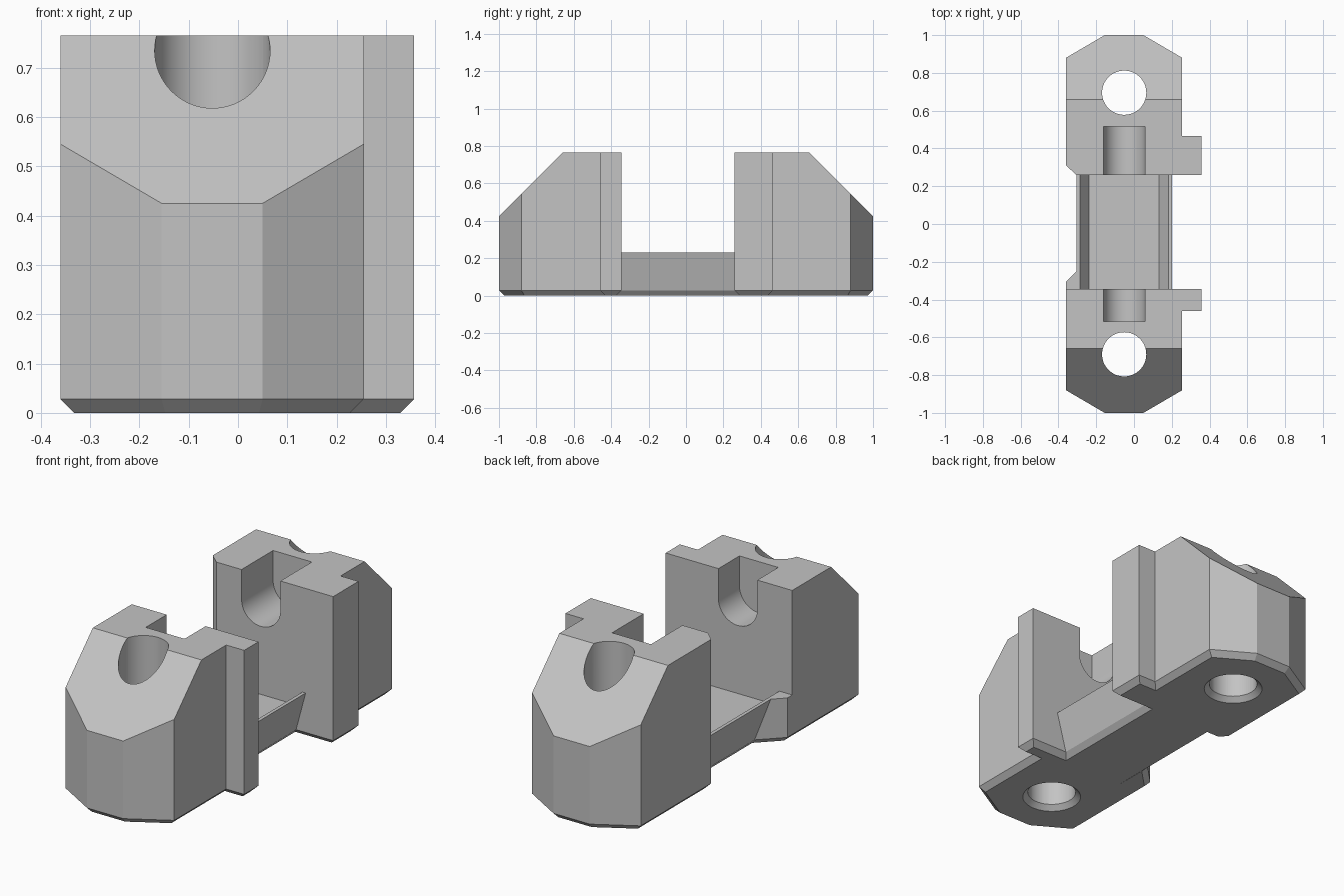
import bpy, bmesh, math
from mathutils import Vector

if "Cube" in bpy.data.objects:
    bpy.data.objects.remove(bpy.data.objects["Cube"], do_unlink=True)

HEIGHT, CHAMFER, AXIS_X = 0.765, 0.028, -0.052
FRONT_WALL, REAR_WALL, BRIDGE_TOP = -0.345, 0.26, 0.23

grey = bpy.data.materials.new("plain_grey")
grey.use_nodes = True
grey.diffuse_color = (0.55, 0.55, 0.55, 1)
grey.node_tree.nodes["Principled BSDF"].inputs["Base Color"].default_value = grey.diffuse_color


def finish(bm, name):
    bmesh.ops.recalc_face_normals(bm, faces=bm.faces[:])
    mesh = bpy.data.meshes.new(name)
    bm.to_mesh(mesh)
    bm.free()
    mesh.materials.append(grey)
    obj = bpy.data.objects.new(name, mesh)
    bpy.context.collection.objects.link(obj)
    return obj


def extrude(points, offset):
    """Closed prism from a list of 3D points."""
    bm = bmesh.new()
    face = bm.faces.new([bm.verts.new(p) for p in points])
    new = bmesh.ops.extrude_face_region(bm, geom=[face])["geom"]
    verts = [g for g in new if isinstance(g, bmesh.types.BMVert)]
    bmesh.ops.translate(bm, verts=verts, vec=offset)
    bmesh.ops.recalc_face_normals(bm, faces=bm.faces[:])
    return bm


def footed_prism(outline, top):
    """Upright prism whose bottom rim is chamfered."""
    bm = extrude([(x, y, CHAMFER) for x, y in outline], (0, 0, top - CHAMFER))
    bottom = min(bm.faces, key=lambda f: f.calc_center_median().z)
    bmesh.ops.inset_region(bm, faces=[bottom], thickness=CHAMFER, use_even_offset=True)
    for v in bottom.verts:
        v.co.z = 0
    return bm


def cone(r_low, r_high, low, high, y):
    bm = bmesh.new()
    bmesh.ops.create_cone(bm, cap_ends=True, segments=64, radius1=r_low,
                          radius2=r_high, depth=high - low)
    bmesh.ops.translate(bm, verts=bm.verts[:], vec=(AXIS_X, y, (low + high) / 2))
    return finish(bm, "hole_cutter")


def slot(y0, y1):
    """Round-bottomed channel cutter running along y."""
    r, z = 0.11, 0.613
    arc = [math.pi + math.pi * i / 32 for i in range(33)]
    pts = [(AXIS_X + r * math.cos(a), y0, z + r * math.sin(a)) for a in arc]
    pts += [(AXIS_X + r, y0, 1), (AXIS_X - r, y0, 1)]
    return finish(extrude(pts, (0, y1 - y0, 0)), "slot_cutter")


def cut(obj, cutters):
    for c in cutters:
        c.hide_render = True
        mod = obj.modifiers.new("cut", "BOOLEAN")
        mod.operation, mod.solver, mod.object = "DIFFERENCE", "EXACT", c
        bpy.ops.object.select_all(action="DESELECT")
        bpy.context.view_layer.objects.active = obj
        obj.select_set(True)
        bpy.ops.object.modifier_apply(modifier=mod.name)
    bpy.ops.object.shade_smooth_by_angle(angle=math.radians(20))


def end_block(name, outline, side, hole_y, slot_range):
    bm = footed_prism(outline, HEIGHT)
    # Sloped shoulder facing outward
    res = bmesh.ops.bisect_plane(bm, geom=bm.verts[:] + bm.edges[:] + bm.faces[:],
                                 plane_co=Vector((0, side, 0.425)),
                                 plane_no=Vector((0, side, 1)), clear_outer=True)
    rim = [g for g in res["geom_cut"] if isinstance(g, bmesh.types.BMEdge)]
    bmesh.ops.holes_fill(bm, edges=rim, sides=0)
    obj = finish(bm, name)
    # Through hole, countersink below, and inner slot
    cutters = [cone(0.117, 0.117, -0.2, 1, hole_y),
               cone(0.162, 0.112, -0.02, 0.03, hole_y),
               slot(*slot_range)]
    cut(obj, cutters)
    for c in cutters:
        bpy.data.objects.remove(c, do_unlink=True)


# End blocks, each with a guide tab on +x
end_block("front_block",
          [(-0.155, -1), (0.05, -1), (0.255, -0.88), (0.255, -0.46), (0.357, -0.46),
           (0.357, FRONT_WALL), (-0.36, FRONT_WALL), (-0.36, -0.88)],
          -1, -0.69, (-0.515, -0.2))
end_block("rear_block",
          [(-0.155, 1), (0.05, 1), (0.255, 0.88), (0.255, 0.465), (0.357, 0.465),
           (0.357, REAR_WALL), (-0.305, REAR_WALL), (-0.36, 0.31), (-0.36, 0.88)],
          1, 0.695, (0.1, 0.515))

# Bridge with undercut sides
half = [(0.253, BRIDGE_TOP), (0.199, CHAMFER), (0.175, 0)]
profile = half + [(-x, z) for x, z in reversed(half)]
bridge = finish(extrude([(AXIS_X + x, -0.42, z) for x, z in profile], (0, 0.76, 0)), "bridge")

# Small angled foot joining the front block to the bridge
foot = finish(footed_prism([(-0.36, -0.45), (-0.36, -0.305), (-0.24, -0.185), (-0.2, -0.185),
                            (-0.2, -0.45)], BRIDGE_TOP), "corner_foot")

# Shallow trough along the top of the bridge
trough_half = [(0.285, 0.305), (0.185, 0.155)]
trough = trough_half + [(-x, z) for x, z in reversed(trough_half)]
trough_cutter = finish(extrude([(AXIS_X + x, FRONT_WALL, z) for x, z in trough],
                               (0, REAR_WALL - FRONT_WALL, 0)), "trough_cutter")
for part in (bridge, foot):
    cut(part, [trough_cutter])
bpy.data.objects.remove(trough_cutter, do_unlink=True)
